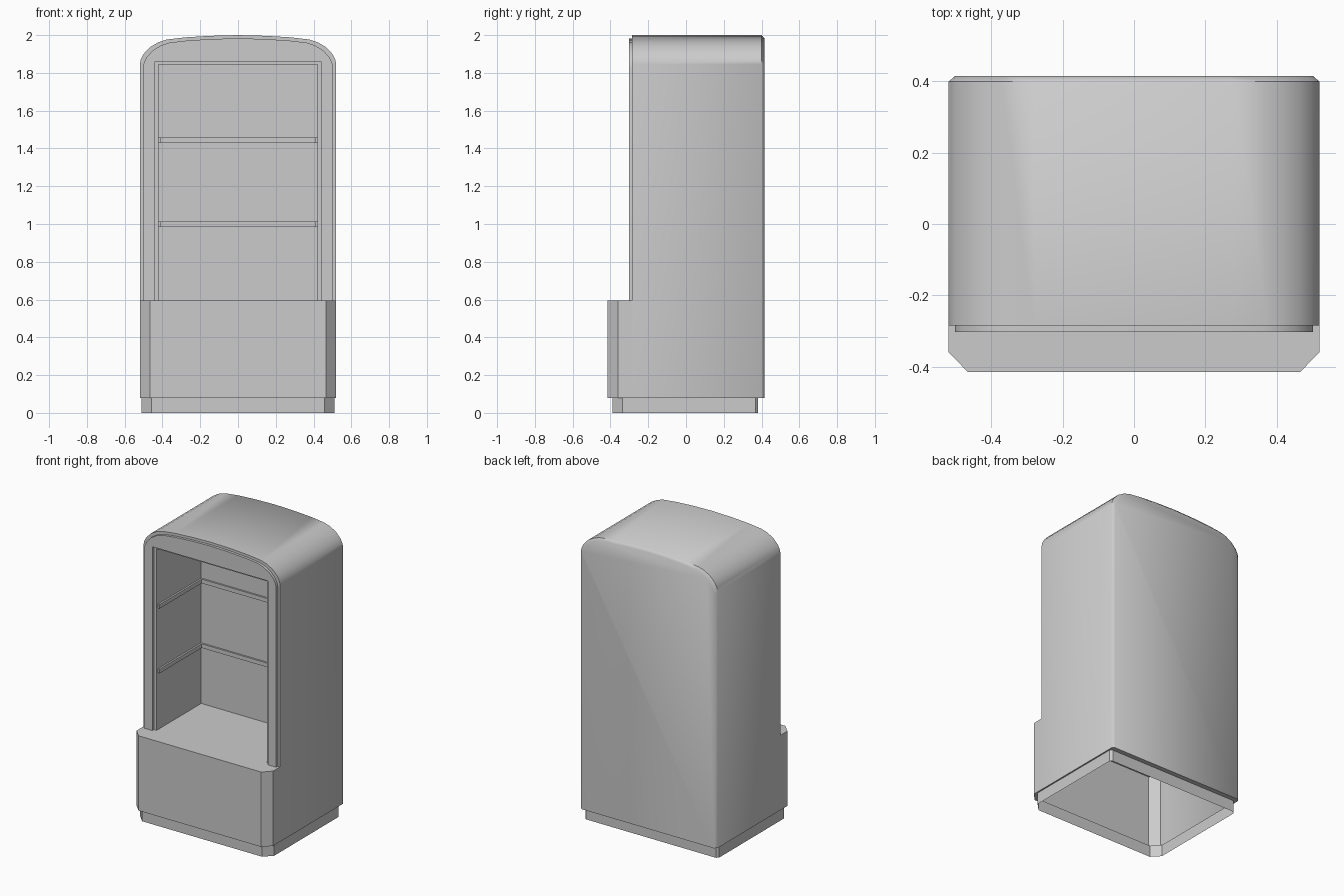
import bpy, bmesh, math

if "Cube" in bpy.data.objects:
    bpy.data.objects.remove(bpy.data.objects["Cube"])

W, Z0, ZL, YF, YB = 0.52, 0.08, 0.595, -0.285, 0.415
CAV_X, CAV_TOP, CAV_BACK = 0.42, 1.845, 0.2


def mirror(half):
    """Mirror a half path (ending at or near x = 0) across x = 0."""
    left = [(-x, v) for x, v in reversed(half) if x > 1e-6]
    return half + left


def finish(name, bm, angle=30, flip=False):
    bmesh.ops.remove_doubles(bm, verts=bm.verts, dist=1e-5)
    bmesh.ops.recalc_face_normals(bm, faces=bm.faces)
    if flip:
        bmesh.ops.reverse_faces(bm, faces=bm.faces)
    me = bpy.data.meshes.new(name)
    bm.to_mesh(me)
    bm.free()
    ob = bpy.data.objects.new(name, me)
    bpy.context.collection.objects.link(ob)
    bpy.ops.object.select_all(action='DESELECT')
    ob.select_set(True)
    bpy.context.view_layer.objects.active = ob
    bpy.ops.object.shade_smooth_by_angle(angle=math.radians(angle))
    return ob


def loft(name, sections, axis, closed=True, cap_start=True, cap_end=True, angle=30, flip=False):
    """Skin equal-length sections [(offset, points)] along 'y' or 'z'."""
    bm = bmesh.new()
    rows = [[bm.verts.new((u, d, v) if axis == 'y' else (u, v, d)) for u, v in pts]
            for d, pts in sections]
    n = len(rows[0])
    for a, b in zip(rows, rows[1:]):
        for i in range(n if closed else n - 1):
            j = (i + 1) % n
            bm.faces.new((a[i], a[j], b[j], b[i]))
    if cap_start:
        bm.faces.new(rows[0])
    if cap_end:
        bm.faces.new(rows[-1])
    return finish(name, bm, angle, flip)


def arch(inset, bottom):
    """Rounded-top outline, pulled in by inset."""
    half = [(0.52, 1.845), (0.515, 1.87), (0.5, 1.9), (0.465, 1.937), (0.42, 1.963),
            (0.375, 1.977), (0.28, 1.988), (0.15, 1.996), (0, 2.0)]
    k = (W - inset) / W
    return mirror([(W - inset, bottom)] + [(x * k, z - inset) for x, z in half])


def doorway(x, top):
    return [(-x, ZL), (-x, top), (x, top), (x, ZL)]


# Outer shell: sides, roof and softly bevelled back
loft("cabinet_shell", [(YF, arch(0, Z0)), (0.4, arch(0, Z0)), (YB, arch(0.017, Z0))],
     'y', closed=False, cap_start=False, angle=50)

# Lower front bin with chamfered corners
front = [(W, YF), (W, -0.36), (0.467, -0.415)]
front = mirror(front)
loft("lower_front", [(Z0, front), (ZL, front)], 'z', closed=False,
     cap_start=False, cap_end=False)

# Floor of the display space, running out to the front ledge
bm = bmesh.new()
floor = front + [(-CAV_X, YF), (-CAV_X, CAV_BACK), (CAV_X, CAV_BACK), (CAV_X, YF)]
f = bm.faces.new([bm.verts.new((x, y, ZL)) for x, y in floor])
f.normal_update()
ob = finish("display_floor", bm)
if ob.data.polygons[0].normal.z < 0:
    ob.data.flip_normals()

# Front face around the opening
bm = bmesh.new()
bm.faces.new([bm.verts.new((x, YF, z)) for x, z in arch(0, ZL) + doorway(CAV_X, CAV_TOP)])
ob = finish("front_face", bm)
if ob.data.polygons[0].normal.y > 0:
    ob.data.flip_normals()

# Raised frame around the opening
ring = arch(0.017, ZL) + doorway(0.44, 1.86)
loft("front_frame", [(-0.303, ring), (YF, ring)], 'y', cap_end=False)

# Inner walls of the display space
inner = doorway(CAV_X, CAV_TOP)
loft("display_walls", [(YF, inner), (CAV_BACK, inner)], 'y', closed=False,
     cap_start=False, flip=True)

# Shelf rails around the inner walls
d = 0.012
rail = [(CAV_X, -0.27), (CAV_X, CAV_BACK), (-CAV_X, CAV_BACK), (-CAV_X, -0.27),
        (-CAV_X + d, -0.27), (-CAV_X + d, CAV_BACK - d),
        (CAV_X - d, CAV_BACK - d), (CAV_X - d, -0.27)]
for i, z in enumerate((0.985, 1.43)):
    loft(f"shelf_rail_{i + 1}", [(z, rail), (z + 0.028, rail)], 'z')

# Recessed plinth, open underneath, with the step up to the body
body_plan = mirror([(0.503, YB), (W, 0.4), (W, -0.36), (0.467, -0.415)])
plinth_plan = mirror([(0.495, 0.382), (0.51, 0.367), (0.51, -0.335), (0.457, -0.39)])
loft("plinth", [(0, plinth_plan), (Z0, plinth_plan), (Z0, body_plan)], 'z',
     cap_start=False, cap_end=False)
